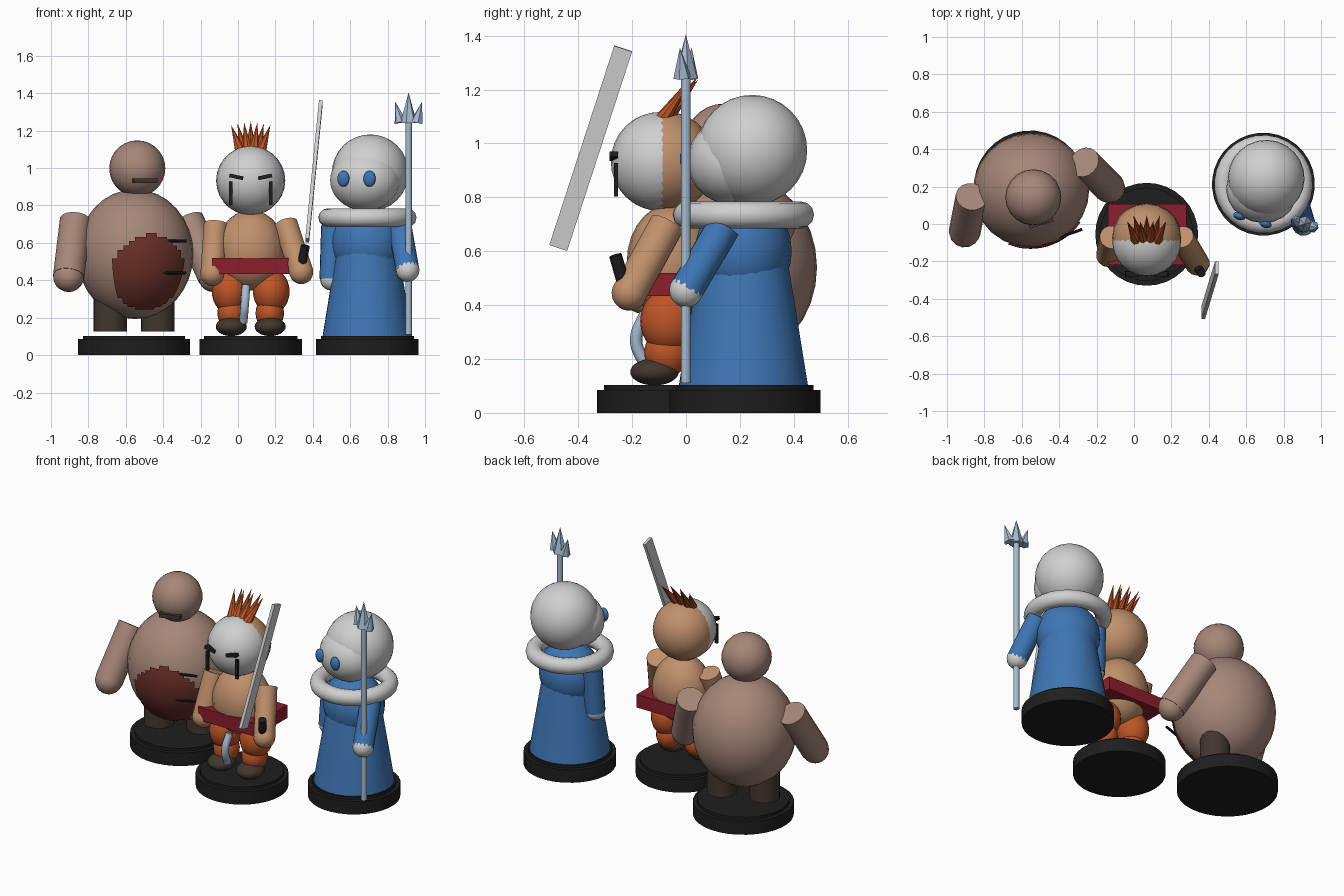
import bpy, bmesh, math
from math import radians, cos, sin
from mathutils import Matrix, Vector

if "Cube" in bpy.data.objects:
    bpy.data.objects.remove(bpy.data.objects["Cube"], do_unlink=True)


def make_material(name, r, g, b):
    m = bpy.data.materials.new(name)
    m.use_nodes = True
    m.diffuse_color = (r, g, b, 1)
    m.node_tree.nodes["Principled BSDF"].inputs["Base Color"].default_value = (r, g, b, 1)
    return m


TAUPE = make_material("taupe skin", .38, .24, .19)
TAN = make_material("tan skin", .53, .28, .15)
MAROON = make_material("maroon", .15, .03, .022)
BROWN = make_material("dark brown", .055, .038, .028)
BLACK = make_material("black", .013, .013, .013)
ORANGE = make_material("orange", .52, .09, .02)
CRIMSON = make_material("crimson", .26, .013, .025)
WHITE = make_material("white", .63, .63, .63)
BLUE = make_material("blue", .048, .18, .46)
STEEL = make_material("steel", .38, .5, .64)

frame = Matrix()  # placement of the figure being built


def place(x, y, turn=0):
    global frame
    frame = Matrix.Translation((x, y, 0)) @ Matrix.Rotation(radians(turn), 4, "Z")


def finish(name, bm, mat, local=Matrix()):
    bmesh.ops.transform(bm, matrix=frame @ local, verts=bm.verts)
    bmesh.ops.recalc_face_normals(bm, faces=bm.faces)
    mesh = bpy.data.meshes.new(name)
    bm.to_mesh(mesh)
    bm.free()
    mesh.materials.append(mat)
    ob = bpy.data.objects.new(name, mesh)
    bpy.context.collection.objects.link(ob)
    bpy.ops.object.select_all(action="DESELECT")
    ob.select_set(True)
    bpy.context.view_layer.objects.active = ob
    bpy.ops.object.shade_smooth_by_angle(angle=radians(35))
    return ob


def ball(name, mat, centre, radii, segs=20, rings=14):
    bm = bmesh.new()
    bmesh.ops.create_uvsphere(bm, u_segments=segs, v_segments=rings, radius=1)
    return finish(name, bm, mat, Matrix.Translation(centre) @ Matrix.Diagonal((*radii, 1)))


def rod(name, mat, start, end, r1, r2=None, segs=16):
    a, b = Vector(start), Vector(end)
    d = b - a
    bm = bmesh.new()
    bmesh.ops.create_cone(bm, cap_ends=True, segments=segs, radius1=r1,
                          radius2=r1 if r2 is None else r2, depth=d.length)
    turn = d.to_track_quat("Z", "Y").to_matrix().to_4x4()
    return finish(name, bm, mat, Matrix.Translation((a + b) / 2) @ turn)


def box(name, mat, centre, size, turn=Matrix()):
    bm = bmesh.new()
    bmesh.ops.create_cube(bm, size=1)
    return finish(name, bm, mat, Matrix.Translation(centre) @ turn @ Matrix.Diagonal((*size, 1)))


def base(r):
    rod("base_plinth", BLACK, (0, 0, 0), (0, 0, .085), r, segs=32)
    rod("base_top", BLACK, (0, 0, .085), (0, 0, .103), r - .025, segs=32)


def arm(side, sleeve, skin, shoulder, hand, r, hand_r):
    rod(side + "_arm", sleeve, shoulder, hand, r)
    ball(side + "_hand", skin, hand, (hand_r,) * 3, 14, 10)


# Heavy figure
place(-.556, .2, 17)
base(.3)
belly_centre, belly_radii = (0, -.02, .54), (.312, .305, .347)
ball("heavy_body", TAUPE, belly_centre, belly_radii, 24, 16)
ball("heavy_head", TAUPE, (0, -.06, .998), (.15, .15, .15))
box("mouth", BROWN, (0, -.2, .932), (.132, .03, .025))
for s, side in ((-1, "right"), (1, "left")):
    arm(side, TAUPE, TAUPE, (s * .315, .04, .72), (s * .405, -.13, .42), .085, .083)
    rod(side + "_leg", BROWN, (s * .133, 0, .127), (s * .133, 0, .36), .091)

# Belly patch: the front of a slightly larger body shell
bm = bmesh.new()
bmesh.ops.create_uvsphere(bm, u_segments=64, v_segments=48, radius=1)
bmesh.ops.transform(bm, verts=bm.verts, matrix=Matrix.Translation(belly_centre)
                    @ Matrix.Diagonal((*[r + .008 for r in belly_radii], 1)))
outside = []
for f in bm.faces:
    c = f.calc_center_median()
    if c.y > 0 or math.hypot(c.x, c.z - .444) > .2:
        outside.append(f)
bmesh.ops.delete(bm, geom=outside, context="FACES")
finish("belly_patch", bm, MAROON)
for z in (.61, .44):
    rod("stitch", BLACK, (.07, -.305, z), (.2, -.3, z), .008, segs=8)

# Swordsman
place(.068, -.055)
base(.275)
ball("swordsman_torso", TAN, (0, 0, .56), (.185, .165, .215))
ball("swordsman_head", TAN, (0, -.02, .933), (.185,) * 3)
ball("mask", WHITE, (0, -.04, .933), (.184,) * 3, 24, 16)
box("belt", CRIMSON, (.004, 0, .477), (.42, .326, .085))
arm("left", TAN, TAN, (.187, -.015, .7), (.27, -.155, .445), .065, .066)
arm("right", TAN, TAN, (-.187, -.015, .7), (-.205, -.11, .435), .065, .066)
for s in (-1, 1):
    ball("trouser_thigh", ORANGE, (s * .11, -.01, .34), (.098, .105, .12))
    ball("trouser_calf", ORANGE, (s * .102, -.015, .225), (.076, .085, .09))
    ball("boot", BROWN, (s * .104, -.062, .152), (.083, .09, .05))
    box("eye_slit", BLACK, (s * .077, -.213, .953), (.075, .03, .02),
        Matrix.Rotation(-s * radians(12), 4, "Y"))
    box("mask_stripe", BLACK, (s * .107, -.205, .865), (.02, .015, .125))

# Crest of hair spikes, leaning back
for i in range(7):
    t = (i - 3) / 3
    rod("hair_spike", ORANGE, (t * .055, -.03 + .01 * (i % 2), 1.09),
        (t * .105, .07 + .03 * (i % 2), 1.25 - .02 * abs(t)), .03, 0, 8)

# Hanging sash end, swept along a curve
curve = bpy.data.curves.new("sash_end", "CURVE")
curve.dimensions = "3D"
curve.bevel_depth = .023
curve.bevel_resolution = 3
curve.use_fill_caps = True
spline = curve.splines.new("BEZIER")
path = [(-.025, -.095, .37), (-.032, -.13, .27), (-.04, -.095, .175)]
spline.bezier_points.add(len(path) - 1)
for p, co in zip(spline.bezier_points, path):
    p.co = frame @ Vector(co)
    p.handle_left_type = p.handle_right_type = "AUTO"
curve.materials.append(STEEL)
bpy.context.collection.objects.link(bpy.data.objects.new("sash_end", curve))

# Sword
place(0, 0)
rod("sword_grip", BLACK, (.34, -.232, .48), (.36, -.262, .585), .024, segs=12)
low, high = Vector((.37, -.474, .613)), Vector((.443, -.233, 1.352))
axis = (high - low).normalized()
wide = axis.cross(Vector((1, 0, 0))).normalized()
thick = wide.cross(axis)
turn = Matrix((thick, wide, axis)).transposed().to_4x4()
box("sword_blade", WHITE, (low + high) / 2, (.02, .07, (high - low).length), turn)

# Robed figure
place(.692, .213, -17)
base(.275)
rod("robe", BLUE, (0, 0, .103), (0, 0, .72), .24, .14, 28)
ball("robe_chest", BLUE, (0, 0, .6), (.195, .178, .2))
bm = bmesh.new()
rings = []
for i in range(28):
    a = math.tau * i / 28
    rings.append([bm.verts.new(((.213 + .05 * cos(b)) * cos(a), (.213 + .05 * cos(b)) * sin(a),
                                .735 + .05 * sin(b)))
                  for b in (math.tau * j / 12 for j in range(12))])
for i in range(28):
    p, q = rings[i - 1], rings[i]
    for j in range(12):
        bm.faces.new((p[j - 1], q[j - 1], q[j], p[j]))
finish("fur_collar", bm, WHITE)
ball("hood", WHITE, (.005, .035, .975), (.205,) * 3, 24, 16)
ball("face", WHITE, (0, -.04, .935), (.19, .168, .163))
for s in (-1, 1):
    ball("eye", BLUE, (s * .073, -.2, .943), (.034, .022, .043), 16, 10)
arm("left", BLUE, WHITE, (.187, -.02, .69), (.267, -.14, .455), .063, .064)
arm("right", BLUE, WHITE, (-.187, -.02, .69), (-.19, -.04, .405), .063, .06)

# Trident
rod("trident_shaft", STEEL, (.273, -.14, .11), (.273, -.14, 1.26), .018, segs=12)
rod("middle_prong", STEEL, (.273, -.14, 1.24), (.273, -.14, 1.405), .045, 0, 6)
for s in (-1, 1):
    rod("side_prong", STEEL, (.273 + s * .045, -.14, 1.245),
        (.273 + s * .075, -.14, 1.355), .034, 0, 6)
